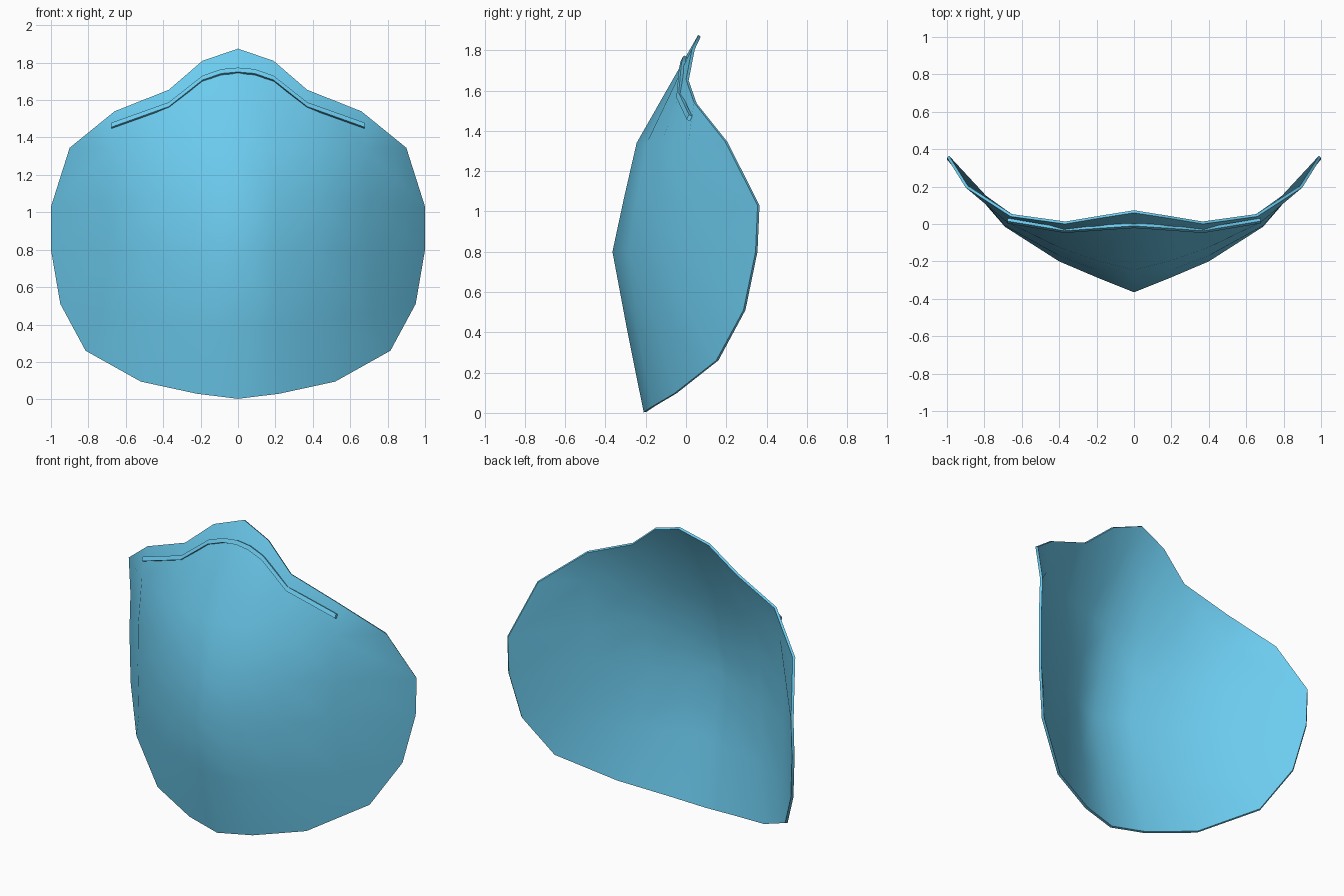
import bpy, bmesh, math

if "Cube" in bpy.data.objects:
    bpy.data.objects.remove(bpy.data.objects["Cube"])


def finish(obj, angle):
    """Apply modifiers, then smooth while keeping sharp edges."""
    bpy.ops.object.select_all(action='DESELECT')
    bpy.context.view_layer.objects.active = obj
    obj.select_set(True)
    bpy.ops.object.convert(target='MESH')
    bpy.ops.object.shade_smooth_by_angle(angle=math.radians(angle))


def mirrored_object(name, bm, mat):
    mesh = bpy.data.meshes.new(name)
    bm.to_mesh(mesh)
    bm.free()
    obj = bpy.data.objects.new(name, mesh)
    bpy.context.collection.objects.link(obj)
    mesh.materials.append(mat)
    mod = obj.modifiers.new("mirror", 'MIRROR')
    mod.use_clip = True
    mod.merge_threshold = 0.001
    return obj


blue = bpy.data.materials.new("mask_blue")
blue.diffuse_color = (0.15, 0.60, 0.86, 1)
blue.use_nodes = True
blue.node_tree.nodes["Principled BSDF"].inputs["Base Color"].default_value = blue.diffuse_color

# Mask shell: half-width columns, each running top rim to bottom rim
columns = [
    [(0, .06, 1.875), (0, -.245, 1.34), (0, -.307, 1.07), (0, -.365, .80), (0, -.29, .40), (0, -.21, .003)],
    [(.19, .03, 1.81), (.2, -.195, 1.34), (.2, -.245, 1.07), (.2, -.285, .80), (.21, -.235, .40), (.22, -.17, .03)],
    [(.37, 0, 1.655), (.4, -.125, 1.34), (.4, -.17, 1.07), (.4, -.2, .80), (.43, -.15, .42), (.52, -.06, .095)],
    [(.66, .04, 1.54), (.68, .01, 1.34), (.69, -.01, 1.06), (.69, -.015, .80), (.72, .04, .46), (.815, .15, .26)],
]
side_edge = [(.9, .195, 1.345), (1, .355, 1.03), (1, .345, .80), (.95, .285, .51)]

bm = bmesh.new()
grid = [[bm.verts.new(p) for p in col] for col in columns]
edge = [bm.verts.new(p) for p in side_edge]
for a, b in zip(grid, grid[1:]):
    for i in range(5):
        bm.faces.new((a[i], a[i + 1], b[i + 1], b[i]))
last = grid[-1]
for i in range(3):
    bm.faces.new((last[i + 1], last[i + 2], edge[i + 1], edge[i]))
bm.faces.new((last[0], last[1], edge[0]))
bm.faces.new((last[4], last[5], edge[3]))
bm.normal_update()
shell = mirrored_object("mask_shell", bm, blue)
solid = shell.modifiers.new("thickness", 'SOLIDIFY')
solid.thickness = 0.015
solid.offset = -1
finish(shell, 60)

# Nose strip: thin bar following the bridge of the mask
path = [(0, -.008, 1.758), (.09, -.014, 1.75), (.19, -.021, 1.715), (.37, -.034, 1.573), (.675, .017, 1.464)]
section = [(-.013, 1.0), (.013, 1.0), (.013, -1.0), (-.013, -1.0)]
bm = bmesh.new()
rings = []
for x, y, z in path:
    rings.append([bm.verts.new((x, y + .45 * u - .008 * n, z + .9 * u + .004 * n)) for u, n in section])
for a, b in zip(rings, rings[1:]):
    for i in range(4):
        j = (i + 1) % 4
        bm.faces.new((a[i], b[i], b[j], a[j]))
bm.faces.new(rings[-1])
bmesh.ops.recalc_face_normals(bm, faces=bm.faces)
strip = mirrored_object("nose_strip", bm, blue)
finish(strip, 40)
